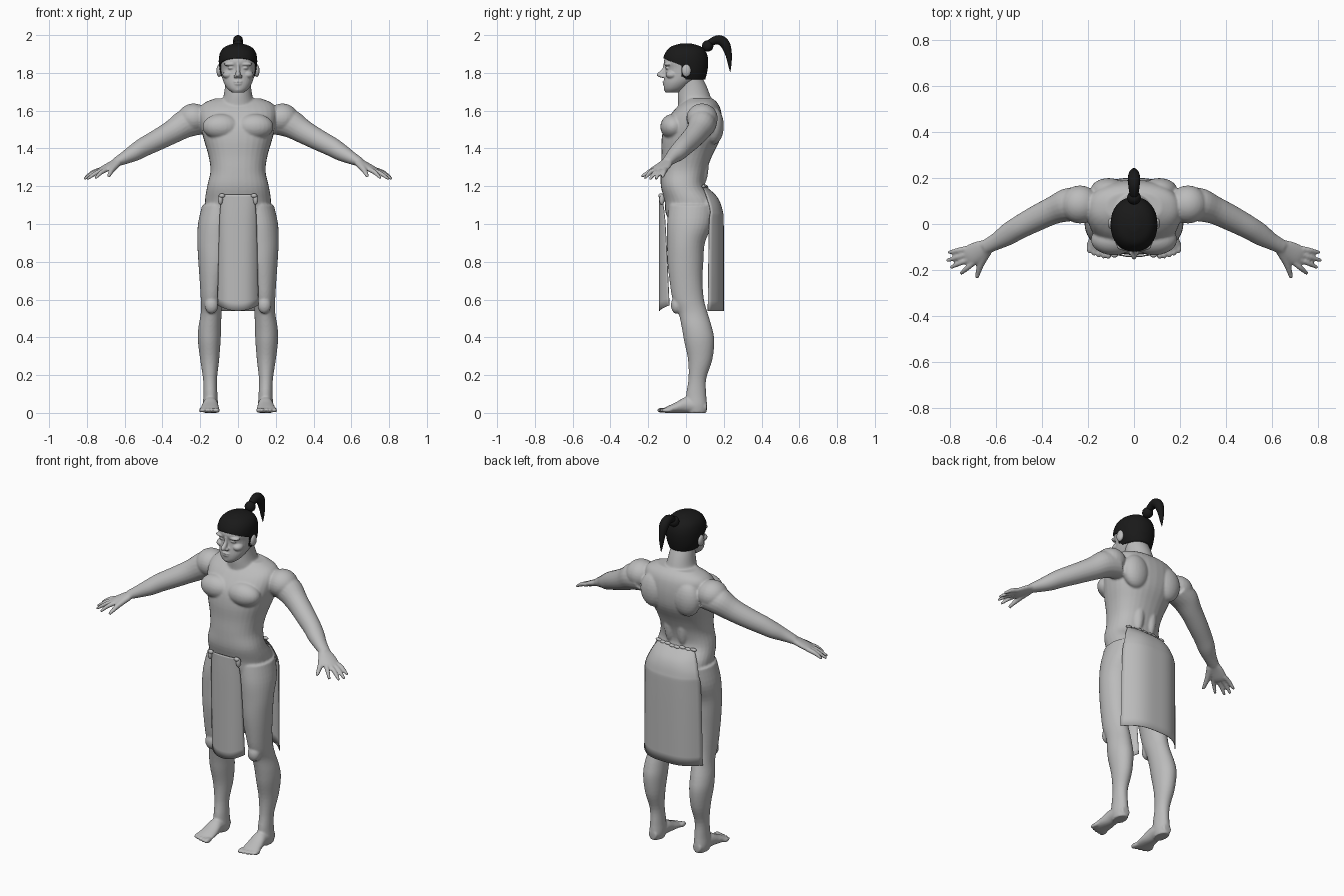
import bpy, bmesh
from math import sin, cos, pi, copysign
from mathutils import Vector, Matrix

cube = bpy.data.objects.get("Cube")
if cube:
    bpy.data.objects.remove(cube)

X, Y, Z = Vector((1, 0, 0)), Vector((0, 1, 0)), Vector((0, 0, 1))


def material(name, value):
    m = bpy.data.materials.new(name)
    m.use_nodes = True
    m.diffuse_color = (value, value, value, 1)
    m.node_tree.nodes["Principled BSDF"].inputs["Base Color"].default_value = m.diffuse_color
    return m


grey = material("plain grey", 0.5)
black = material("hair black", 0.01)


def spline(pts, k=4):
    """Smooth resampling through control points of any dimension."""
    out = []
    for i in range(len(pts) - 1):
        a, b, c, d = pts[max(i - 1, 0)], pts[i], pts[i + 1], pts[min(i + 2, len(pts) - 1)]
        for j in range(k):
            t = j / k
            out.append([q + t / 2 * (r - p + t * (2 * p - 5 * q + 4 * r - s + t * (3 * q - p - 3 * r + s)))
                        for p, q, r, s in zip(a, b, c, d)])
    return out + [list(pts[-1])]


def tube(bm, pts, u=X, v=Y, power=2.0, n=32):
    """Closed loft: points are x, y, z, radius along u, radius along v."""
    rings = []
    for x, y, z, a, b in spline(pts):
        ring = []
        for i in range(n):
            c, s = cos(2 * pi * i / n), sin(2 * pi * i / n)
            c, s = (copysign(abs(w) ** (2 / power), w) for w in (c, s))
            ring.append(bm.verts.new(Vector((x, y, z)) + u * a * c + v * b * s))
        rings.append(ring)
    for lo, hi in zip(rings, rings[1:]):
        for i in range(n):
            j = (i + 1) % n
            bm.faces.new((lo[i], lo[j], hi[j], hi[i]))
    bm.faces.new(rings[0][::-1])
    bm.faces.new(rings[-1])


def column(bm, rows, x=0, power=2.0):
    """Upright loft from rows of z, y, half width, half depth."""
    tube(bm, [(x, y, z, a, b) for z, y, a, b in rows], power=power)


def limb(bm, pts):
    """Loft along a nearly straight direction, flat side up."""
    d = (Vector(pts[-1][:3]) - Vector(pts[0][:3])).normalized()
    u = d.cross(Z).normalized()
    tube(bm, pts, u, u.cross(d), n=20)


def blob(bm, centre, size):
    m = Matrix.Translation(centre) @ Matrix.Diagonal((*size, 1))
    bmesh.ops.create_uvsphere(bm, u_segments=24, v_segments=14, radius=1, matrix=m)


def mirror(bm):
    new = bmesh.ops.duplicate(bm, geom=bm.verts[:] + bm.edges[:] + bm.faces[:])["geom"]
    bmesh.ops.scale(bm, vec=(-1, 1, 1), verts=[g for g in new if isinstance(g, bmesh.types.BMVert)])


def finish(bm, name, mat, voxel=0, smooth=3):
    bmesh.ops.recalc_face_normals(bm, faces=bm.faces[:])
    for f in bm.faces:
        f.smooth = True
    me = bpy.data.meshes.new(name)
    bm.to_mesh(me)
    bm.free()
    me.materials.append(mat)
    ob = bpy.data.objects.new(name, me)
    bpy.context.collection.objects.link(ob)
    if voxel:
        r = ob.modifiers.new("fuse", "REMESH")
        r.mode, r.voxel_size, r.use_smooth_shade = "VOXEL", voxel, True
        s = ob.modifiers.new("soften", "SMOOTH")
        s.factor, s.iterations = 0.5, smooth
    return ob


# Body: one side first
bm = bmesh.new()
# leg
tube(bm, [(.1, .03, 1.1, .09, .12), (.115, .02, 1, .097, .12), (.12, 0, .9, .095, .1),
          (.125, -.003, .8, .085, .095), (.135, 0, .7, .068, .087), (.14, .012, .6, .057, .083),
          (.142, .037, .53, .055, .077), (.15, .058, .45, .06, .08), (.152, .07, .38, .06, .08),
          (.15, .075, .28, .05, .064), (.148, .06, .18, .037, .047), (.146, .054, .1, .037, .053),
          (.146, .056, .04, .04, .056), (.146, .058, 0, .034, .05)])
blob(bm, (.14, -.05, .57), (.036, .03, .045))
# foot and toes
tube(bm, [(.146, .11, .03, .025, .024), (.146, .06, .036, .038, .036), (.146, 0, .042, .04, .042),
          (.148, -.05, .029, .047, .029), (.152, -.1, .017, .051, .017), (.153, -.12, .012, .046, .011)], X, Z)
for i in range(5):
    blob(bm, (.112 + .021 * i, -.124 + .003 * i * i / 2, .014), (.016 if i == 0 else .011, .03, .014 if i == 0 else .012))
# arm
limb(bm, [(.2, .09, 1.55, .08, .08), (.28, .083, 1.53, .075, .075), (.35, .06, 1.487, .061, .063),
          (.43, .022, 1.443, .056, .056), (.5, -.015, 1.407, .051, .051), (.55, -.045, 1.377, .048, .045),
          (.6, -.076, 1.35, .037, .034), (.65, -.102, 1.325, .031, .023)])
# hand, fingers and thumb
limb(bm, [(.63, -.095, 1.333, .03, .022), (.67, -.115, 1.312, .043, .019),
          (.71, -.136, 1.29, .046, .017), (.73, -.146, 1.28, .04, .012)])
tips = [(.81, -.125, 1.247), (.815, -.16, 1.238), (.80, -.19, 1.237), (.755, -.217, 1.242)]
for i, tip in enumerate(tips):
    base = Vector((.728 - .01 * i, -.107 - .02 * i, 1.288))
    mid = base.lerp(Vector(tip), .5) + Z * .006
    limb(bm, [(*base, .013, .013), (*mid, .012, .012), (*tip, .008, .007)])
limb(bm, [(.64, -.12, 1.32, .022, .018), (.667, -.175, 1.287, .016, .015), (.685, -.235, 1.252, .009, .008)])
# muscle masses: deltoid, chest, shoulder blade, lower back, buttock
blob(bm, (.235, .085, 1.56), (.085, .083, .078))
blob(bm, (.088, -.068, 1.515), (.1, .068, .068))
blob(bm, (.11, .145, 1.52), (.08, .055, .1))
blob(bm, (.042, .085, 1.33), (.036, .036, .13))
blob(bm, (.085, .095, 1.06), (.085, .083, .1))
mirror(bm)
# torso and neck
column(bm, [(.96, .02, .1, .07), (1.05, .03, .165, .135), (1.12, .025, .175, .138), (1.2, -.015, .163, .118),
            (1.28, -.012, .146, .122), (1.36, .004, .156, .134), (1.45, .026, .182, .155), (1.53, .04, .2, .152),
            (1.6, .06, .205, .125), (1.64, .072, .18, .095), (1.665, .075, .12, .065)], power=2.3)
column(bm, [(1.55, .05, .1, .09), (1.63, .05, .092, .092), (1.68, .042, .076, .086),
            (1.73, .034, .069, .075), (1.78, .02, .066, .065)])
finish(bm, "body", grey, .006, 4)

# Head: paired features
bm = bmesh.new()
blob(bm, (.1, .002, 1.812), (.014, .025, .034))      # ear
blob(bm, (.04, -.096, 1.846), (.036, .02, .01))      # brow
blob(bm, (.037, -.098, 1.826), (.017, .011, .008))   # eye
blob(bm, (.052, -.074, 1.79), (.03, .033, .022))     # cheek
blob(bm, (.013, -.122, 1.782), (.01, .013, .009))    # nostril
mirror(bm)
# skull and jaw
column(bm, [(1.695, -.072, .03, .035), (1.715, -.06, .055, .056), (1.745, -.04, .074, .078),
            (1.78, -.014, .085, .1), (1.823, -.004, .091, .104), (1.86, -.009, .093, .108),
            (1.9, -.005, .086, .097), (1.93, 0, .06, .07), (1.945, 0, .03, .04)], power=2.15)
# nose, lips and chin
column(bm, [(1.85, -.107, .009, .012), (1.82, -.113, .01, .014), (1.797, -.13, .013, .022),
            (1.783, -.128, .014, .024), (1.775, -.12, .009, .011)])
blob(bm, (0, -.11, 1.753), (.027, .015, .006))
blob(bm, (0, -.109, 1.741), (.024, .015, .007))
blob(bm, (0, -.092, 1.713), (.03, .025, .018))
finish(bm, "head", grey, .004, 2)

# Hair cap, cut along the hairline and in front of the ears
bm = bmesh.new()
column(bm, [(1.765, .01, .08, .092), (1.8, .002, .095, .109), (1.84, -.001, .101, .118), (1.88, -.002, .101, .118),
            (1.915, 0, .091, .104), (1.94, 0, .066, .078), (1.955, 0, .024, .03)], power=2.15)
slope, front = .4, Vector((0, -.115, 1.875))
normal = Vector((0, slope, 1))
for co, no in ((front, normal), (Vector((0, -.025, 0)), Y)):
    bmesh.ops.bisect_plane(bm, geom=bm.verts[:] + bm.edges[:] + bm.faces[:], plane_co=co, plane_no=no)
face_area = [f for f in bm.faces
             if f.calc_center_median().y < -.025 and (f.calc_center_median() - front).dot(normal) < 0]
bmesh.ops.delete(bm, geom=face_area, context="FACES")
hair = finish(bm, "hair_cap", black)
shell = hair.modifiers.new("thickness", "SOLIDIFY")
shell.thickness, shell.offset = .008, -1

# Hair knot and ponytail
bm = bmesh.new()
blob(bm, (0, .115, 1.943), (.03, .03, .03))
finish(bm, "hair_knot", black)
path = spline([(.11, 1.94, .6), (.14, 1.966, .8), (.178, 1.974, 1), (.208, 1.95, 1),
               (.225, 1.9, .7), (.231, 1.85, .4), (.234, 1.805, .04)], 6)
curve = bpy.data.curves.new("ponytail", "CURVE")
curve.dimensions, curve.bevel_depth, curve.bevel_resolution, curve.use_fill_caps = "3D", .026, 5, True
line = curve.splines.new("POLY")
line.points.add(len(path) - 1)
for p, (y, z, r) in zip(line.points, path):
    p.co, p.radius = (0, y, z, 1), r
line.use_smooth = True
curve.materials.append(black)
bpy.context.collection.objects.link(bpy.data.objects.new("ponytail", curve))


# Loincloth panels: rows of z, half width, middle y, edge y
def panel(name, rows, lift, n=24):
    bm = bmesh.new()
    grid = []
    rows = spline(rows, 6)
    for k, (z, w, mid, edge) in enumerate(rows):
        t = k / (len(rows) - 1)
        params = [2 * i / n - 1 for i in range(n + 1)]
        grid.append([bm.verts.new((w * s, mid + (edge - mid) * abs(s) ** 3, z + lift * t * s * s)) for s in params])
    for a, b in zip(grid, grid[1:]):
        for i in range(n):
            bm.faces.new((a[i], a[i + 1], b[i + 1], b[i]))
    ob = finish(bm, name, grey)
    m = ob.modifiers.new("thickness", "SOLIDIFY")
    m.thickness, m.offset = .004, 0


panel("front_cloth", [(1.155, .084, -.14, -.131), (1.05, .095, -.142, -.115),
                      (.9, .1, -.142, -.105), (.54, .108, -.141, -.088)], .03)
panel("back_cloth", [(1.195, .12, .108, .09), (1.14, .15, .165, .11), (1.07, .175, .192, .128),
                     (.98, .185, .198, .122), (.54, .192, .198, .116)], 0)

# Tied knots at the waist
bm = bmesh.new()
blob(bm, (.093, -.128, 1.13), (.013, .014, .028))
blob(bm, (.085, -.134, 1.15), (.016, .012, .012))
for i in range(4):
    blob(bm, (.015 + .033 * i, .108 - .005 * i, 1.195 + .004 * (i % 2)), (.02, .01, .009))
mirror(bm)
finish(bm, "waist_knots", grey)
